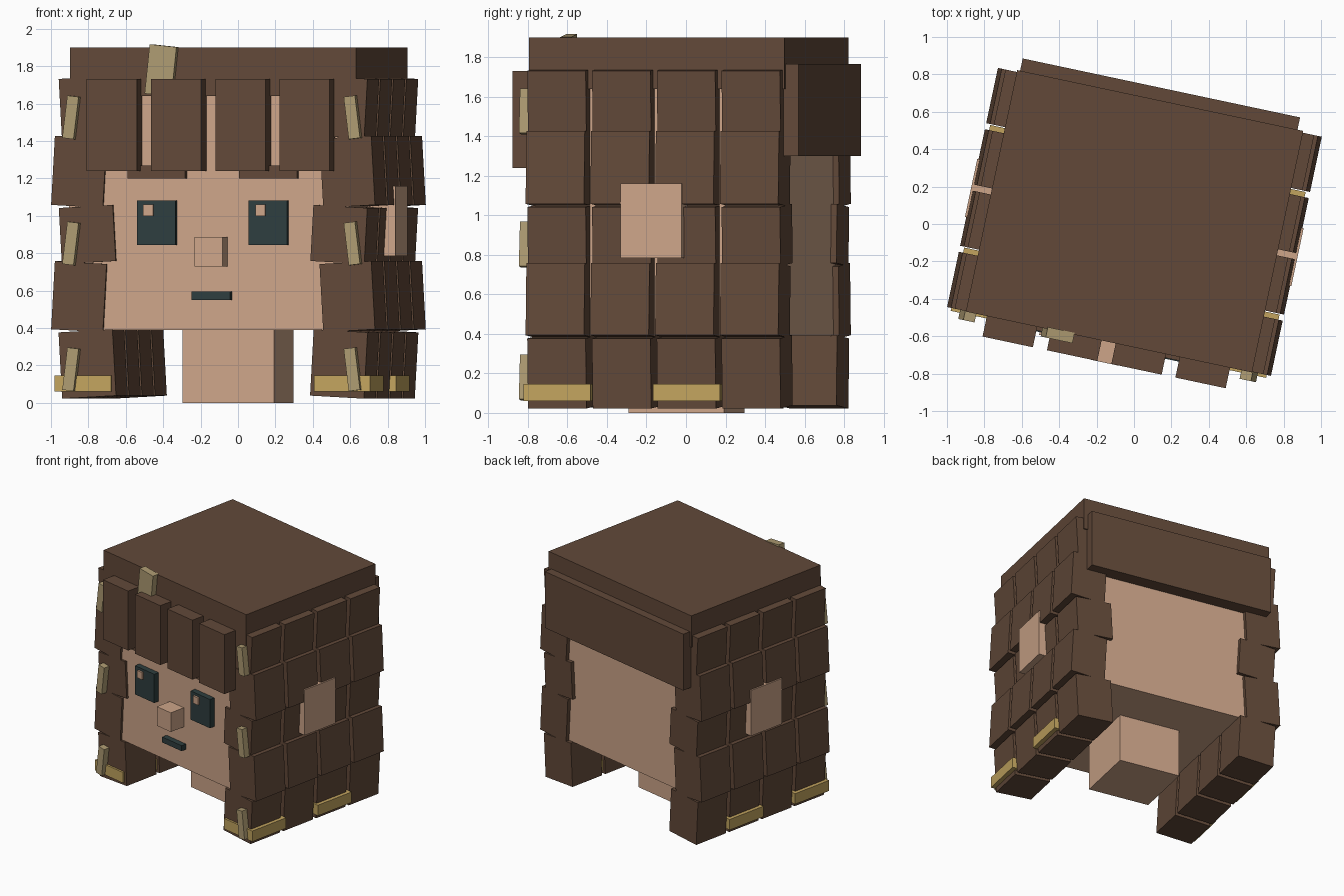
import bpy, bmesh, math
from mathutils import Matrix, Vector

if "Cube" in bpy.data.objects:
    bpy.data.objects.remove(bpy.data.objects["Cube"])

TURN = Matrix.Rotation(math.radians(-12), 4, 'Z')  # whole head is turned slightly


def srgb(r, g, b):
    f = lambda c: c / 12.92 if c <= 0.04045 else ((c + 0.055) / 1.055) ** 2.4
    return (f(r / 255), f(g / 255), f(b / 255), 1)


def material(name, rgb):
    m = bpy.data.materials.new(name)
    m.diffuse_color = srgb(*rgb)
    m.use_nodes = True
    m.node_tree.nodes["Principled BSDF"].inputs["Base Color"].default_value = m.diffuse_color
    return m


brown = material("hair_brown", (98, 73, 57))
skin = material("skin", (205, 165, 137))
dark = material("dark_teal", (46, 62, 63))
tan = material("pale_tan", (174, 155, 114))
gold = material("gold", (194, 164, 95))


def boxes(name, mat, items):
    """One object from boxes: (x0, x1, y0, y1, z0, z1[, tilt about y in degrees])."""
    bm = bmesh.new()
    for it in items:
        x0, x1, y0, y1, z0, z1 = it[:6]
        tilt = math.radians(it[6]) if len(it) > 6 else 0
        center = Vector(((x0 + x1) / 2, (y0 + y1) / 2, (z0 + z1) / 2))
        m = (TURN @ Matrix.Translation(center) @ Matrix.Rotation(tilt, 4, 'Y')
             @ Matrix.Diagonal((x1 - x0, y1 - y0, z1 - z0, 1)))
        bmesh.ops.create_cube(bm, size=1, matrix=m)
    me = bpy.data.meshes.new(name)
    bm.to_mesh(me)
    bm.free()
    me.materials.append(mat)
    ob = bpy.data.objects.new(name, me)
    bpy.context.collection.objects.link(ob)
    return ob


def mirrored(it):
    """Reflect a box across the head's middle plane."""
    x0, x1, *rest = it
    if len(rest) > 4:
        rest[4] = -rest[4]
    return (-x1, -x0, *rest)


def pair(name, mat, items):
    boxes("right_" + name, mat, items)
    boxes("left_" + name, mat, [mirrored(i) for i in items])


# Head and neck
boxes("head", skin, [(-0.74, 0.74, -0.625, 0.635, 0.39, 1.70)])
boxes("neck", skin, [(-0.25, 0.25, -0.245, 0.25, 0, 0.42)])

# Hair cap, back panel and fringe
boxes("hair_cap", brown, [(-0.782, 0.782, -0.645, 0.675, 1.64, 1.90)])
boxes("back_hair", brown, [(-0.766, 0.75, 0.635, 0.742, 1.30, 1.765)])
boxes("fringe", brown, [(x, x + 0.275, -0.757, -0.61, 1.24, 1.73)
                        for x in (-0.667, -0.315, 0.037, 0.387)])

# Side locks: five rows of four blocks, alternately leaning in and out
rows = [0.03, 0.385, 0.75, 1.05, 1.42, 1.74]
columns = [-0.642 + 0.335 * i for i in range(4)]
locks = []
for r in range(5):
    inner, outer, lean = (0.54, 0.835, 3.2) if r % 2 == 0 else (0.592, 0.875, -3.2)
    locks += [(inner, outer, y, y + 0.302, rows[r], rows[r + 1], lean) for y in columns]
pair("side_locks", brown, locks)

# Gold bands round the ends of the first and third locks
pair("lock_bands", gold, [(0.554, 0.862, columns[i] - 0.016, columns[i] + 0.33, 0.06, 0.147)
                          for i in (0, 2)])

# Tilted clasps down the front locks, and the clip on the fringe
pair("clasps", tan, [(0.738, 0.80, -0.692, -0.62, z, z + 0.228, -7)
                     for z in (0.065, 0.738, 1.412)])
boxes("hair_clip", tan, [(-0.35, -0.203, -0.692, -0.635, 1.645, 1.91, 6)])

# Ears
pair("ear", skin, [(0.70, 0.892, -0.15, 0.167, 0.785, 1.16)])

# Face
pair("brow", brown, [(0.147, 0.464, -0.665, -0.61, 1.20, 1.27)])
pair("eye", dark, [(0.20, 0.41, -0.67, -0.61, 0.845, 1.082)])
boxes("eye_highlights", skin, [(x, x + 0.054, -0.685, -0.65, 1.0, 1.06)
                               for x in (-0.373, 0.24)])
boxes("nose", skin, [(-0.077, 0.076, -0.758, -0.61, 0.728, 0.886)])
boxes("mouth", dark, [(-0.113, 0.10, -0.67, -0.61, 0.55, 0.595)])
